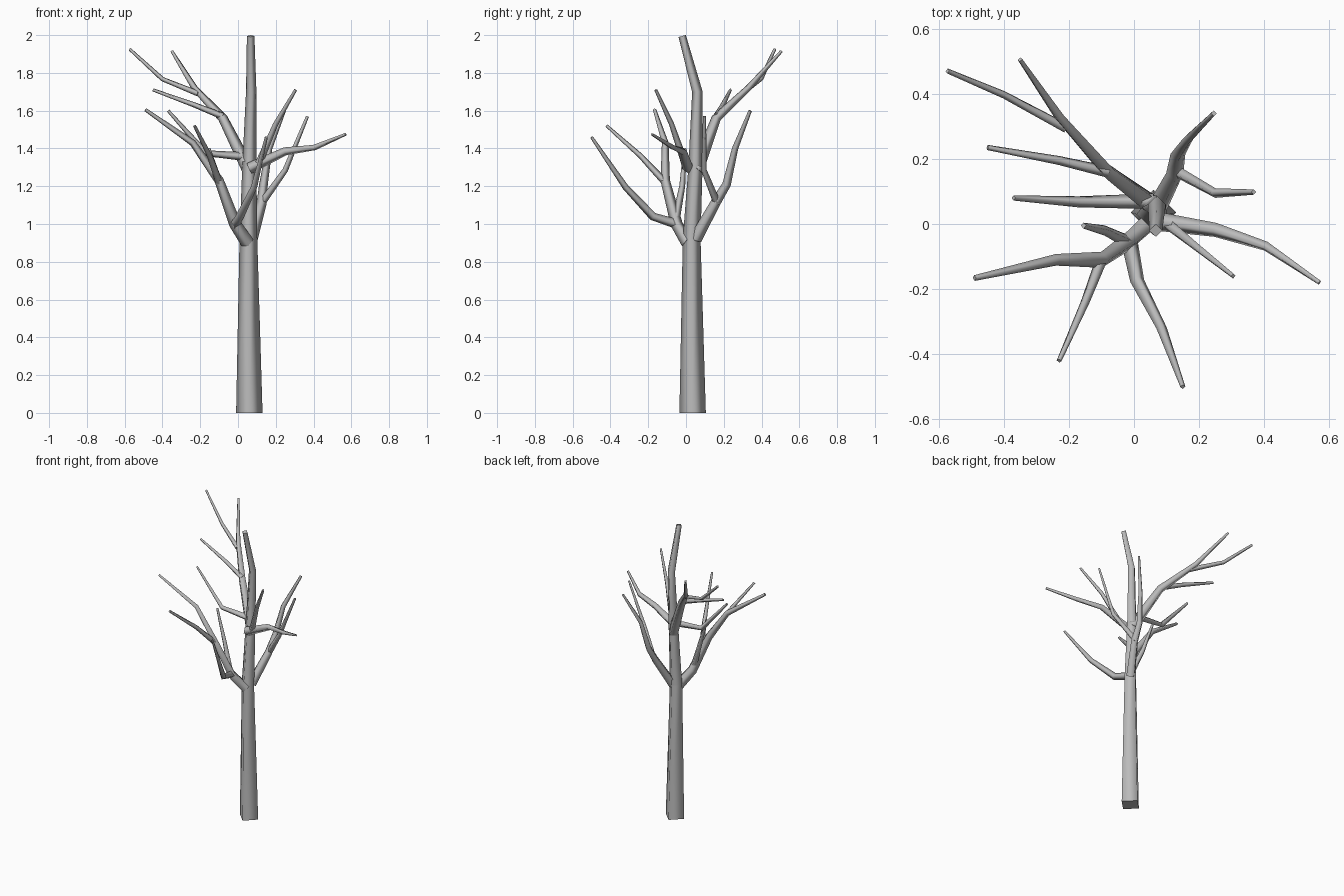
import bpy
import bmesh
import math
from mathutils import Vector

default_cube = bpy.data.objects.get("Cube")
if default_cube:
    bpy.data.objects.remove(default_cube, do_unlink=True)

bark = bpy.data.materials.new("grey_bark")
bark.use_nodes = True
bark.diffuse_color = (0.5, 0.5, 0.5, 1)
bark.node_tree.nodes["Principled BSDF"].inputs["Base Color"].default_value = bark.diffuse_color

SIDES = 4
UP = Vector((0, 0, 1))


def limb(name, start_radius, end_radius, *path, level_base=False):
    """Sweep a tapering square section along a path of points."""
    points = [Vector(p) for p in path]
    lengths = [0.0]
    for a, b in zip(points, points[1:]):
        lengths.append(lengths[-1] + (b - a).length)

    bm = bmesh.new()
    rings = []
    for i, centre in enumerate(points):
        before = points[max(i - 1, 0)]
        after = points[min(i + 1, len(points) - 1)]
        tangent = (after - before).normalized()
        if level_base and i == 0:
            tangent = UP
        turn = UP.rotation_difference(tangent)
        blend = lengths[i] / lengths[-1]
        radius = start_radius + (end_radius - start_radius) * blend
        ring = []
        for k in range(SIDES):
            angle = math.tau * k / SIDES
            spoke = Vector((math.cos(angle), math.sin(angle), 0)) * radius
            ring.append(bm.verts.new(centre + turn @ spoke))
        rings.append(ring)

    # Smooth sides between neighbouring rings, flat caps on both ends
    for low, high in zip(rings, rings[1:]):
        for k in range(SIDES):
            n = (k + 1) % SIDES
            side = bm.faces.new((low[k], low[n], high[n], high[k]))
            side.smooth = True
    bm.faces.new(list(reversed(rings[0])))
    bm.faces.new(rings[-1])

    mesh = bpy.data.meshes.new(name)
    bm.to_mesh(mesh)
    bm.free()
    mesh.materials.append(bark)
    obj = bpy.data.objects.new(name, mesh)
    bpy.context.scene.collection.objects.link(obj)
    return obj


# Trunk: thick straight bole, then the bending leader
limb("trunk", 0.07, 0.047, (.06, .035, 0), (.055, .03, .92), level_base=True)
limb("leader", 0.047, 0.02, (.055, .03, .92), (.06, .05, 1.3),
     (.07, .06, 1.7), (.067, -.02, 1.995))

# Low right bough and its side shoots
fork = (-.015, -.05, 1)
limb("low_right_bough", 0.036, 0.009, (.05, .01, .9), fork,
     (-.1, -.11, 1.23), (-.24, -.11, 1.43), (-.49, -.166, 1.605))
limb("low_right_front_shoot", 0.019, 0.008, (-.1, -.11, 1.22),
     (-.15, -.24, 1.36), (-.23, -.42, 1.52))
limb("low_front_shoot", 0.026, 0.008, fork, (.01, -.175, 1.04),
     (.085, -.32, 1.195), (.15, -.5, 1.46))
limb("low_inner_shoot", 0.022, 0.009, (-.02, -.055, 1.02),
     (-.09, -.02, 1.2), (-.155, -.005, 1.4))

# Low back bough and its side shoot
limb("low_back_bough", 0.034, 0.009, (.07, .05, .92), (.125, .155, 1.11),
     (.135, .215, 1.21), (.165, .26, 1.4), (.245, .34, 1.6))
limb("low_back_left_shoot", 0.02, 0.008, (.125, .165, 1.11),
     (.25, .095, 1.285), (.368, .098, 1.57))

# Middle left bough and its upright shoot
limb("left_bough", 0.03, 0.008, (.06, .01, 1.295), (.25, -.018, 1.385),
     (.405, -.068, 1.405), (.57, -.18, 1.475))
limb("left_upright_shoot", 0.02, 0.008, (.11, -.005, 1.32),
     (.2, -.077, 1.53), (.305, -.16, 1.71))

# Middle right bough
limb("right_bough", 0.024, 0.008, (.06, .07, 1.355), (-.17, .068, 1.375),
     (-.37, .08, 1.6))

# High back bough and its side shoots
limb("high_back_bough", 0.036, 0.008, (.06, .055, 1.28),
     (-.08, .16, 1.56), (-.23, .33, 1.72), (-.35, .505, 1.915))
limb("high_right_shoot", 0.018, 0.008, (-.08, .16, 1.57),
     (-.23, .195, 1.63), (-.45, .235, 1.71))
limb("high_far_shoot", 0.016, 0.008, (-.21, .295, 1.69),
     (-.4, .397, 1.767), (-.573, .47, 1.925))
